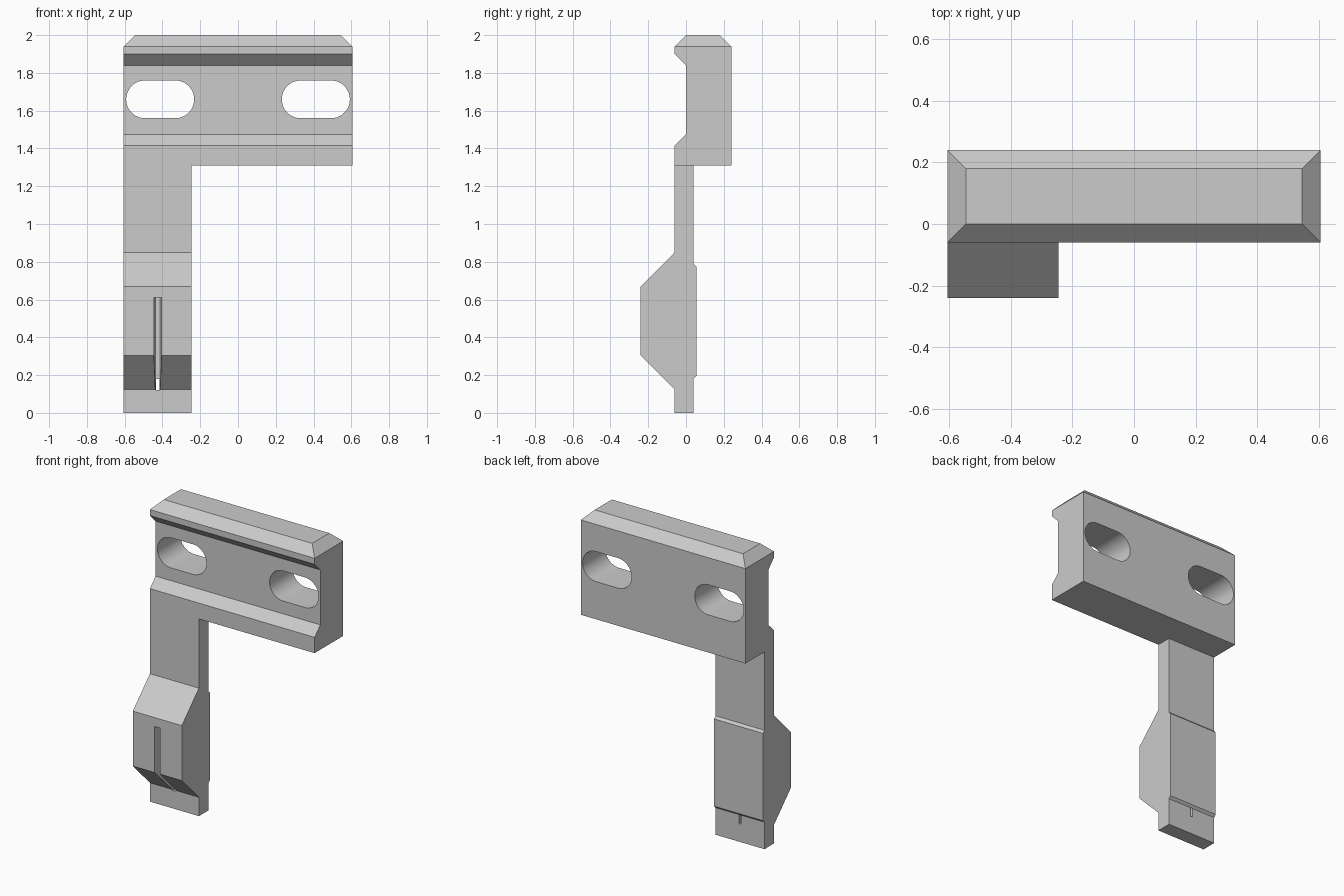
import bpy
import bmesh
from math import sin, cos, pi
from mathutils import Vector

if "Cube" in bpy.data.objects:
    bpy.data.objects.remove(bpy.data.objects["Cube"], do_unlink=True)

grey = bpy.data.materials.new("plain_grey")
grey.use_nodes = True
grey.diffuse_color = (0.6, 0.6, 0.6, 1)
grey.node_tree.nodes["Principled BSDF"].inputs["Base Color"].default_value = (0.6, 0.6, 0.6, 1)


def prism(name, points, direction, chamfer=0):
    """Sweep a closed 3D outline along a direction; optionally chamfer its top rim."""
    bm = bmesh.new()
    face = bm.faces.new([bm.verts.new(p) for p in points])
    swept = bmesh.ops.extrude_face_region(bm, geom=[face])["geom"]
    verts = [v for v in swept if isinstance(v, bmesh.types.BMVert)]
    bmesh.ops.translate(bm, verts=verts, vec=Vector(direction))
    bmesh.ops.recalc_face_normals(bm, faces=bm.faces)
    if chamfer:
        top = max(bm.faces, key=lambda f: f.calc_center_median().z)
        bmesh.ops.inset_individual(bm, faces=[top], thickness=chamfer,
                                   depth=chamfer, use_even_offset=True)
    mesh = bpy.data.meshes.new(name)
    bm.to_mesh(mesh)
    bm.free()
    mesh.materials.append(grey)
    obj = bpy.data.objects.new(name, mesh)
    bpy.context.collection.objects.link(obj)
    return obj


def side_prism(name, profile, x0, x1, chamfer=0):
    return prism(name, [(x0, y, z) for y, z in profile], (x1 - x0, 0, 0), chamfer)


def cut(target, cutter):
    mod = target.modifiers.new("cut", "BOOLEAN")
    mod.operation = "DIFFERENCE"
    mod.solver = "EXACT"
    mod.object = cutter
    bpy.context.view_layer.objects.active = target
    bpy.ops.object.modifier_apply(modifier=mod.name)
    bpy.data.objects.remove(cutter, do_unlink=True)


LEFT, ARM_EDGE, RIGHT = -0.605, -0.245, 0.605

# Mounting head: grooved front, chamfered top rim
head = side_prism("mounting_head", [
    (-0.06, 1.31), (-0.06, 1.415), (0, 1.475), (0, 1.84),
    (-0.06, 1.9), (-0.06, 1.94), (0.24, 1.94), (0.24, 1.31)], LEFT, RIGHT, 0.06)

# Two rounded slots through the head
STEPS, RADIUS, HALF = 24, 0.1, 0.08
for cx in (-0.412, 0.412):
    outline = []
    for side, start in ((1, -pi / 2), (-1, pi / 2)):
        for i in range(STEPS + 1):
            a = start + pi * i / STEPS
            outline.append((cx + side * HALF + RADIUS * cos(a), -0.2, 1.66 + RADIUS * sin(a)))
    cut(head, prism("slot_cutter", outline, (0, 0.6, 0)))

# Arm with the angled bulge on its front
arm = side_prism("arm", [
    (-0.06, 0), (-0.06, 0.125), (-0.24, 0.305), (-0.24, 0.67),
    (-0.06, 0.85), (-0.06, 1.31), (0.04, 1.31), (0.04, 0)], LEFT, ARM_EDGE)

# Narrow slit, tapering towards the back
slit_x = -0.425
slit = [(slit_x - 0.021, -0.26, 0.12), (slit_x + 0.021, -0.26, 0.12),
        (slit_x + 0.008, 0.06, 0.12), (slit_x - 0.008, 0.06, 0.12)]
cut(arm, prism("slit_cutter", slit, (0, 0, 0.49)))

# Thin raised pad on the back of the arm, closing the slit
side_prism("back_pad", [(0.04, 0.18), (0.055, 0.195), (0.055, 0.775), (0.04, 0.79)],
           LEFT, ARM_EDGE)

# Smooth slot walls, keep every other edge crisp
bpy.ops.object.select_all(action="DESELECT")
head.select_set(True)
bpy.context.view_layer.objects.active = head
bpy.ops.object.shade_smooth_by_angle(angle=pi / 9)
